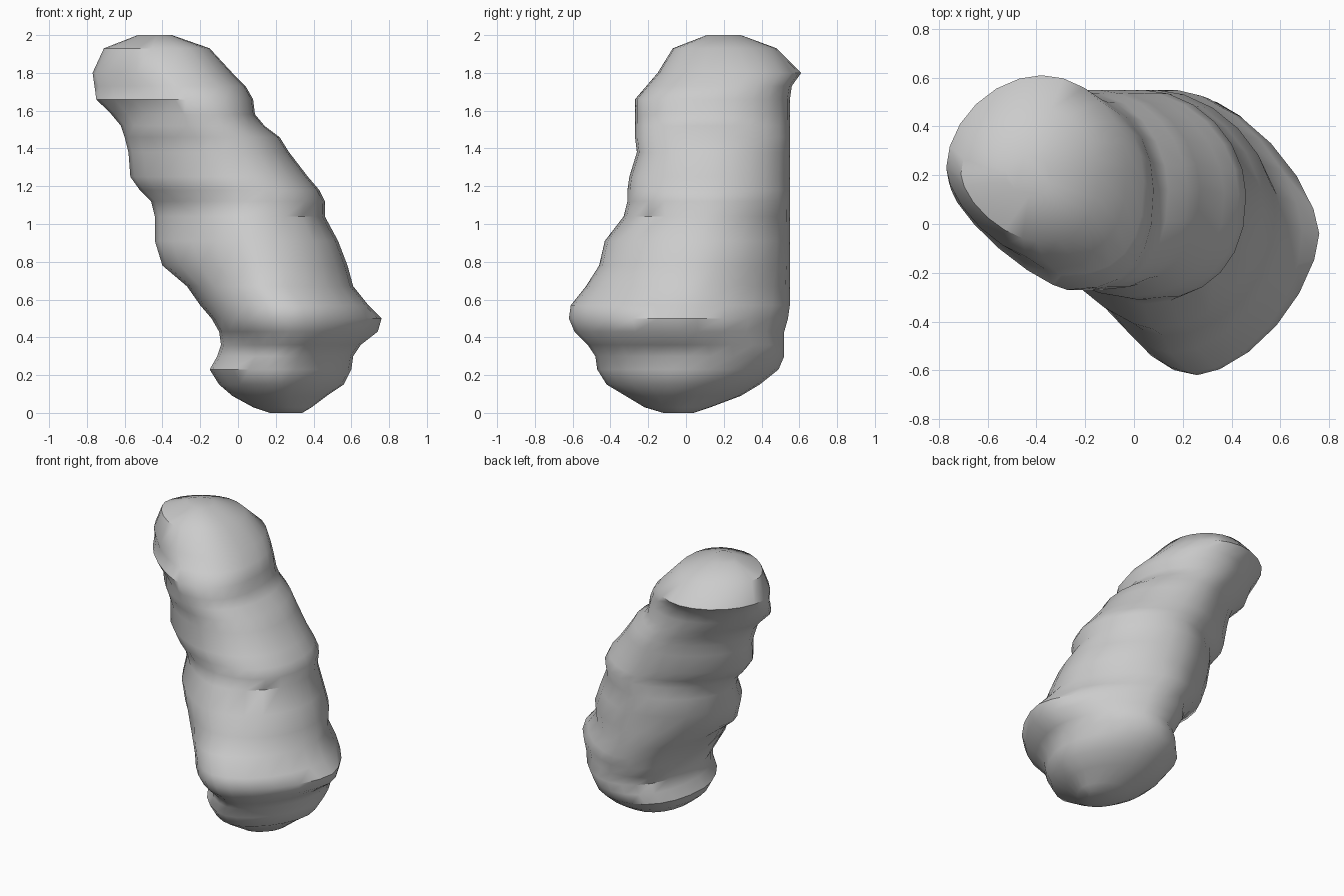
import bpy
import bmesh
import math

QUARTER = 6  # steps per quarter of a ring


def remove_default_cube():
    cube = bpy.data.objects.get("Cube")
    if cube:
        bpy.data.objects.remove(cube, do_unlink=True)


def make_material(name, shade):
    material = bpy.data.materials.new(name)
    material.use_nodes = True
    colour = (shade, shade, shade, 1)
    material.diffuse_color = colour
    shader = material.node_tree.nodes["Principled BSDF"]
    shader.inputs["Base Color"].default_value = colour
    shader.inputs["Roughness"].default_value = 0.8
    return material


def section_points(fullness, peaks, height, right, left, front, back):
    """One closed ring filling the given extents, in hundredths of a unit.

    Each quarter bulges by its own fullness: one is a straight chamfer, two
    is an ellipse. The peaks slide the back and front extremes sideways.
    """
    middle_x, middle_y = (right + left) / 2, (front + back) / 2
    half_y = (back - front) / 2
    for quarter, bulge in enumerate(fullness):
        peak_x = middle_x + peaks[quarter // 2]
        reach = left - peak_x if quarter in (0, 3) else peak_x - right
        for step in range(QUARTER):
            angle = math.pi / 2 * (quarter + step / QUARTER)
            across, along = math.cos(angle), math.sin(angle)
            x = peak_x + reach * math.copysign(abs(across) ** (2 / bulge), across)
            y = middle_y + half_y * math.copysign(abs(along) ** (2 / bulge), along)
            yield x / 100, y / 100, height / 100


def loft(name, parts, material):
    """Skin a stack of rings and close both ends."""
    mesh = bpy.data.meshes.new(name)
    bm = bmesh.new()
    rings = [[bm.verts.new(point)
              for point in section_points(fullness, peaks, *section)]
             for fullness, peaks, sections in parts for section in sections]
    for lower, upper in zip(rings, rings[1:]):
        for i in range(len(lower)):
            j = (i + 1) % len(lower)
            bm.faces.new((lower[i], lower[j], upper[j], upper[i]))
    bm.faces.new(rings[0][::-1])
    bm.faces.new(rings[-1])
    bmesh.ops.recalc_face_normals(bm, faces=bm.faces)
    bm.to_mesh(mesh)
    bm.free()
    mesh.materials.append(material)
    body = bpy.data.objects.new(name, mesh)
    bpy.context.collection.objects.link(body)
    return body


remove_default_cube()
stone = make_material("pale grey stone", 0.6)

# Fullness runs back left, back right, front right, front left.
# Peaks are the sideways shifts of the back and front extremes.
# Each section gives height, then right, left, front and back extents.
foot = ((1.8, 2.2, 1.7, 1.7), (-3, 0), [
    (0, 17, 34, -12, 4),
    (3, 8, 39, -22, 13),
    (9, -3, 47, -32, 29),
    (15, -10, 56, -42, 39),
    (23, -15, 60, -47, 49),
    (30, -11, 61, -48, 52),
    (36, -9, 65, -52, 52),
])
ledge = ((1.55, 2.7, 1.9, 1.6), (-10, -5), [
    (43, -10, 74, -59, 52),
    (50, -14, 76, -62, 54),
])
flare = ((1.65, 2.1, 1.6, 1.85), (-7, -2), [
    (57, -20, 69, -61, 55),
    (67, -27, 61, -53, 55),
])
lower_trunk = ((1.85, 1.75, 1.45, 2), (0, 3), [
    (78, -40, 58, -46, 55),
    (91, -44, 53, -43, 55),
    (104, -44, 46, -33, 55),
])
upper_trunk = ((1.9, 1.65, 1.65, 2.3), (4, 6), [
    (112, -46, 46, -31, 55),
    (118, -52, 43, -31, 55),
    (125, -57, 37, -30, 55),
    (138, -58, 27, -26, 55),
    (146, -60, 22, -27, 55),
    (152, -62, 14, -27, 55),
])
neck = ((2.1, 1.65, 1.3, 2.6), (4, 6), [
    (158, -67, 9, -27, 55),
    (166, -75, 8, -27, 55),
    (173, -76, 4, -21, 56),
])
head = ((2, 1.85, 1.6, 2.6), (2, 3), [
    (180, -77, -3, -15, 61),
    (193, -71, -15, -7, 48),
    (200, -53, -35, 11, 29),
])
column = loft("leaning_column",
              [foot, ledge, flare, lower_trunk, upper_trunk, neck, head], stone)

# Smooth the lumps while keeping the ledges crisp
bpy.ops.object.select_all(action="DESELECT")
column.select_set(True)
bpy.context.view_layer.objects.active = column
bpy.ops.object.shade_smooth_by_angle(angle=math.radians(40))
